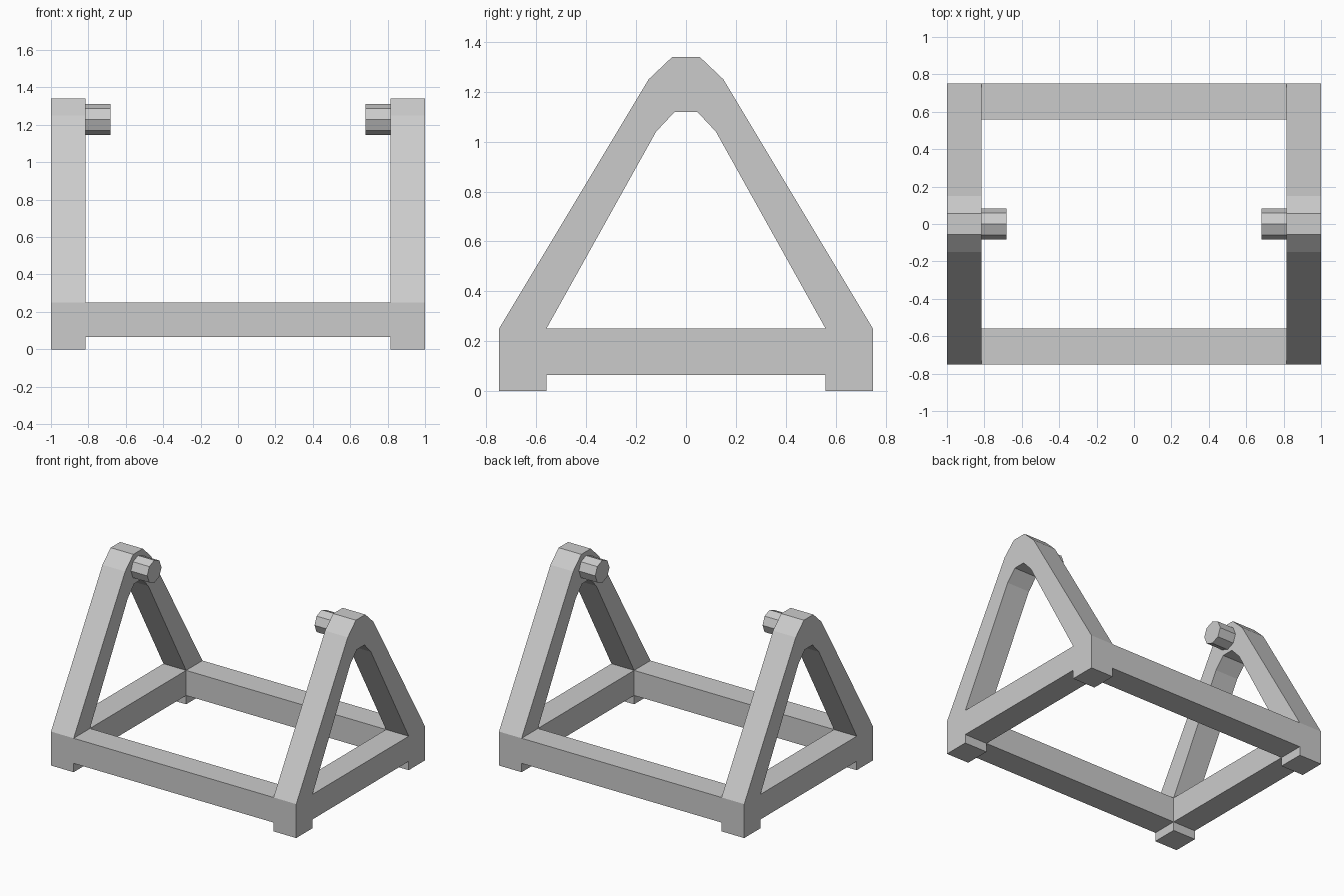
import bpy, bmesh
from math import sin, cos, pi

if "Cube" in bpy.data.objects:
    bpy.data.objects.remove(bpy.data.objects["Cube"])


def prism(name, profile, x0, x1, mirror_y=False):
    """Extrude a (y, z) profile along x, then mirror it across the model."""
    bm = bmesh.new()
    a = [bm.verts.new((x0, y, z)) for y, z in profile]
    b = [bm.verts.new((x1, y, z)) for y, z in profile]
    bm.faces.new(a)
    bm.faces.new(b[::-1])
    n = len(profile)
    for i in range(n):
        j = (i + 1) % n
        # leave the centre seam open so the mirrored halves weld cleanly
        if profile[i][0] == 0 and profile[j][0] == 0:
            continue
        bm.faces.new((a[j], a[i], b[i], b[j]))
    bmesh.ops.recalc_face_normals(bm, faces=bm.faces)
    # recalculated normals of an open shell: make the outer cap face +x
    bm.normal_update()
    outer = max(bm.faces, key=lambda f: f.calc_center_median().x)
    if outer.normal.x < 0:
        bmesh.ops.reverse_faces(bm, faces=bm.faces)
    mesh = bpy.data.meshes.new(name)
    bm.to_mesh(mesh)
    bm.free()
    obj = bpy.data.objects.new(name, mesh)
    bpy.context.collection.objects.link(obj)
    mod = obj.modifiers.new("Mirror", 'MIRROR')
    mod.use_axis = (True, mirror_y, False)
    return obj


INNER = 0.815            # inner face of the side frames
LOW, HIGH = 0.065, 0.25  # bottom and top of the base rails
IN_Y, OUT_Y = 0.56, 0.75

# A-shaped side frames with feet (half profile, mirrored front to back)
half_frame = [
    (0, 1.34), (0.055, 1.34), (0.15, 1.25), (OUT_Y, HIGH), (OUT_Y, 0),
    (IN_Y, 0), (IN_Y, LOW), (0, LOW),
    (0, HIGH), (IN_Y, HIGH), (0.12, 1.04), (0.045, 1.12), (0, 1.12),
]
prism("side_frames", half_frame, INNER, 1.0, mirror_y=True)

# Front and back rails joining the frames
rail = [(IN_Y, LOW), (OUT_Y, LOW), (OUT_Y, HIGH), (IN_Y, HIGH)]
prism("cross_rails", rail, 0, INNER, mirror_y=True)
# drop the hidden caps of the rails
me = bpy.data.objects["cross_rails"].data
bm = bmesh.new()
bm.from_mesh(me)
bmesh.ops.delete(bm, geom=[f for f in bm.faces if abs(f.normal.x) > 0.9], context='FACES')
bm.to_mesh(me)
bm.free()

# Eight-sided pivot pegs on the inside of each frame top
peg = [(0.083 * cos(i * pi / 4), 1.228 + 0.083 * sin(i * pi / 4)) for i in range(8)]
prism("pivot_pegs", peg, 0.682, INNER)
